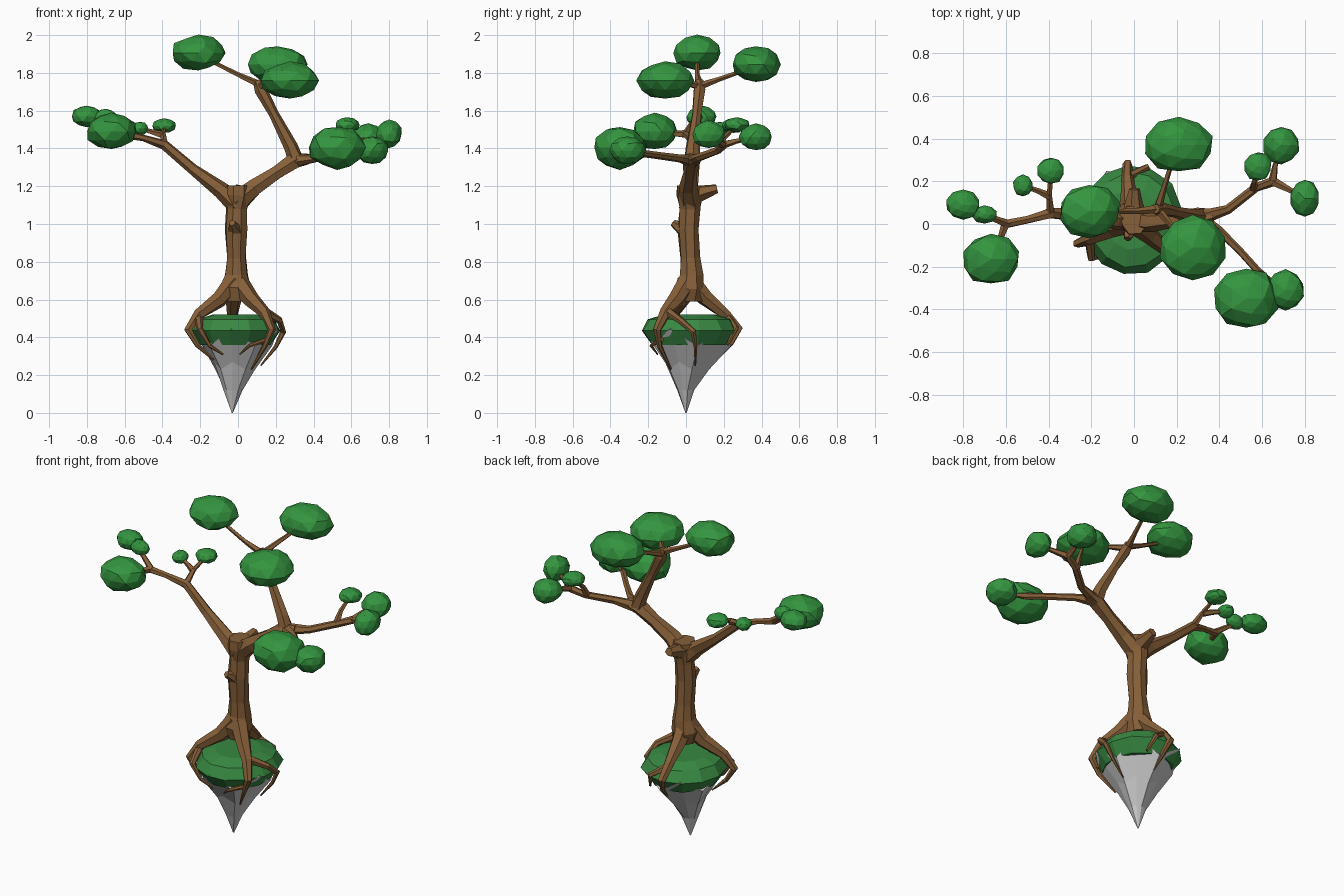
import bpy, bmesh, math, random
from mathutils import Vector

random.seed(4)


def material(name, rgb):
    m = bpy.data.materials.new(name)
    m.diffuse_color = (*rgb, 1)
    return m


BARK = material("bark", (0.24, 0.115, 0.04))
LEAF = material("leaf", (0.034, 0.30, 0.05))
GRASS = material("grass", (0.04, 0.25, 0.055))


def finish(bm, name, mat=None):
    bmesh.ops.recalc_face_normals(bm, faces=bm.faces)
    me = bpy.data.meshes.new(name)
    bm.to_mesh(me)
    bm.free()
    ob = bpy.data.objects.new(name, me)
    bpy.context.collection.objects.link(ob)
    if mat:
        me.materials.append(mat)
    return ob


def bridge(bm, rings):
    n = len(rings[0])
    for a, b in zip(rings, rings[1:]):
        for i in range(n):
            j = (i + 1) % n
            bm.faces.new((a[i], a[j], b[j], b[i]))
    bm.faces.new(rings[0])
    bm.faces.new(rings[-1])


def limb(bm, pts, sides=6, wobble=0.1):
    """Tapered faceted tube through (x, y, z, radius) points."""
    P = [Vector(p[:3]) for p in pts]
    ref, rings = Vector((0.31, 0.93, 0.2)), []
    for k, p in enumerate(P):
        t = (P[min(k + 1, len(P) - 1)] - P[max(k - 1, 0)]).normalized()
        ref = (ref - t * ref.dot(t)).normalized()
        side = t.cross(ref)
        ring = []
        for i in range(sides):
            a = 2 * math.pi * i / sides
            r = pts[k][3] * random.uniform(1 - wobble, 1 + wobble)
            ring.append(bm.verts.new(p + (ref * math.cos(a) + side * math.sin(a)) * r))
        rings.append(ring)
    bridge(bm, rings)


def limbs(name, paths, sides=6):
    bm = bmesh.new()
    for p in paths:
        limb(bm, p, sides)
    return finish(bm, name, BARK)


def lathe(name, profile, sides, mat=None, jitter=0.06):
    """Faceted revolve of (cx, cy, z, rx, ry, zigzag) rings."""
    bm, rings = bmesh.new(), []
    for cx, cy, z, rx, ry, zig in profile:
        ring = []
        for i in range(sides):
            a = 2 * math.pi * i / sides + 0.2
            k = random.uniform(1 - jitter, 1 + jitter)
            s = 1 if i % 2 else -1
            k *= 1 + s * zig * 2
            ring.append(bm.verts.new((cx + rx * k * math.cos(a),
                                      cy + ry * k * math.sin(a), z + s * zig)))
        rings.append(ring)
    bridge(bm, rings)
    return finish(bm, name, mat)


# Floating rock and its grassy cap
lathe("rock", [(-0.03, 0.0, 0.0, 0.003, 0.003, 0),
               (-0.025, 0.0, 0.12, 0.05, 0.045, 0),
               (-0.015, 0.01, 0.25, 0.115, 0.115, 0.02),
               (-0.01, 0.02, 0.40, 0.215, 0.23, 0.045),
               (-0.01, 0.02, 0.43, 0.13, 0.14, 0)], 10)
lathe("grass_cap", [(-0.01, 0.02, 0.36, 0.19, 0.205, 0),
                    (-0.01, 0.02, 0.435, 0.237, 0.262, 0),
                    (-0.01, 0.02, 0.495, 0.20, 0.22, 0),
                    (-0.01, 0.02, 0.52, 0.13, 0.14, 0)], 13, GRASS, 0.03)

# Trunk with knots
limbs("trunk", [[(-0.015, 0.02, 0.59, 0.065), (-0.015, 0.02, 0.66, 0.085),
                 (-0.01, 0.025, 0.73, 0.065), (-0.01, 0.02, 0.82, 0.055),
                 (-0.01, 0.015, 0.97, 0.058), (-0.01, 0.02, 1.08, 0.056),
                 (0.0, 0.02, 1.15, 0.07), (0.0, 0.02, 1.205, 0.065)]], 8)
limbs("knots", [[(0, 0.03, 1.15, 0.06), (0, 0.10, 1.17, 0.04), (0, 0.165, 1.185, 0.025)],
                [(-0.01, 0.0, 0.96, 0.045), (-0.03, -0.07, 1.005, 0.018)]])

# Roots gripping the rock, each splitting into thin tips
limbs("roots", [
    # back
    [(-0.01, 0.02, 0.70, 0.055), (-0.02, 0.10, 0.61, 0.043), (-0.03, 0.21, 0.52, 0.03),
     (-0.03, 0.28, 0.445, 0.022), (-0.01, 0.24, 0.37, 0.014), (0.0, 0.17, 0.29, 0.005)],
    [(-0.03, 0.22, 0.51, 0.022), (0.06, 0.265, 0.45, 0.016), (0.09, 0.22, 0.36, 0.008)],
    # left
    [(-0.02, 0.01, 0.70, 0.055), (-0.10, -0.02, 0.60, 0.042), (-0.21, -0.07, 0.52, 0.03),
     (-0.265, -0.09, 0.44, 0.022), (-0.215, -0.09, 0.36, 0.014), (-0.13, -0.07, 0.28, 0.005)],
    [(-0.21, -0.07, 0.51, 0.022), (-0.20, -0.16, 0.44, 0.017), (-0.15, -0.15, 0.355, 0.010),
     (-0.08, -0.13, 0.31, 0.005)],
    # right front
    [(0.0, 0.01, 0.70, 0.055), (0.07, -0.05, 0.60, 0.045), (0.14, -0.11, 0.53, 0.032),
     (0.18, -0.155, 0.44, 0.022), (0.14, -0.14, 0.35, 0.014), (0.07, -0.08, 0.23, 0.005)],
    [(0.13, -0.10, 0.54, 0.026), (0.22, -0.03, 0.49, 0.020), (0.24, 0.04, 0.43, 0.016),
     (0.20, 0.05, 0.35, 0.010), (0.12, 0.05, 0.25, 0.004)],
    [(0.16, -0.13, 0.39, 0.014), (0.06, -0.185, 0.355, 0.009), (0.01, -0.15, 0.31, 0.004)],
])

# Main boughs
limbs("boughs", [
    [(0.0, 0.02, 1.10, 0.058), (-0.09, 0.02, 1.18, 0.042), (-0.24, 0.04, 1.29, 0.031),
     (-0.39, 0.05, 1.42, 0.027), (-0.50, 0.02, 1.455, 0.018), (-0.60, 0.0, 1.475, 0.020)],
    [(-0.01, 0.02, 1.11, 0.062), (0.09, 0.01, 1.195, 0.050), (0.20, 0.02, 1.27, 0.037),
     (0.30, 0.03, 1.335, 0.047), (0.37, 0.04, 1.345, 0.03)],
    [(0.31, 0.03, 1.33, 0.045), (0.28, 0.035, 1.41, 0.036), (0.19, 0.055, 1.58, 0.026),
     (0.12, 0.07, 1.71, 0.032), (0.10, 0.07, 1.76, 0.024)],
    [(0.31, 0.03, 1.335, 0.035), (0.44, 0.07, 1.355, 0.022), (0.57, 0.17, 1.39, 0.021),
     (0.65, 0.20, 1.42, 0.022)],
    [(0.31, 0.02, 1.335, 0.035), (0.40, -0.03, 1.345, 0.022), (0.50, -0.13, 1.36, 0.018),
     (0.60, -0.24, 1.375, 0.018)],
])

# Twigs running from the boughs into the leaf clumps
twigs = [
    [(-0.60, 0.0, 1.475), (-0.63, -0.08, 1.48), (-0.67, -0.15, 1.49)],
    [(-0.59, 0.0, 1.475), (-0.67, 0.03, 1.53), (-0.79, 0.08, 1.57)],
    [(-0.39, 0.05, 1.42), (-0.395, 0.13, 1.475), (-0.39, 0.24, 1.515)],
    [(-0.395, 0.13, 1.47), (-0.45, 0.155, 1.485), (-0.52, 0.18, 1.505)],
    [(0.11, 0.07, 1.74), (0.0, 0.06, 1.79), (-0.18, 0.06, 1.88)],
    [(0.11, 0.07, 1.73), (0.14, 0.17, 1.765), (0.19, 0.33, 1.82)],
    [(0.11, 0.07, 1.73), (0.17, 0.0, 1.745), (0.25, -0.10, 1.76)],
    [(0.65, 0.20, 1.42), (0.66, 0.27, 1.44), (0.69, 0.37, 1.46)],
    [(0.65, 0.20, 1.42), (0.73, 0.16, 1.445), (0.80, 0.12, 1.475)],
    [(0.56, 0.165, 1.39), (0.565, 0.20, 1.455), (0.58, 0.26, 1.515)],
    [(0.59, -0.23, 1.375), (0.64, -0.27, 1.38), (0.70, -0.31, 1.39)],
    [(0.59, -0.22, 1.375), (0.57, -0.28, 1.385), (0.54, -0.34, 1.40)],
]
limbs("twigs", [[(*p, r) for p, r in zip(t, (0.021, 0.014, 0.010))] for t in twigs], 5)

# Faceted leaf clumps: centre, radii
clumps = [
    (-0.21, 0.06, 1.905, 0.145, 0.13, 0.095),
    (0.21, 0.37, 1.845, 0.16, 0.13, 0.10),
    (0.275, -0.11, 1.76, 0.155, 0.15, 0.10),
    (0.525, -0.35, 1.405, 0.155, 0.145, 0.115),
    (0.71, -0.31, 1.39, 0.09, 0.095, 0.075),
    (0.69, 0.37, 1.46, 0.085, 0.09, 0.072),
    (0.80, 0.12, 1.475, 0.07, 0.09, 0.075),
    (0.58, 0.27, 1.525, 0.065, 0.07, 0.04),
    (-0.67, -0.165, 1.49, 0.138, 0.12, 0.098),
    (-0.80, 0.09, 1.57, 0.08, 0.07, 0.058),
    (-0.70, 0.045, 1.565, 0.06, 0.042, 0.045),
    (-0.52, 0.18, 1.505, 0.047, 0.05, 0.037),
    (-0.39, 0.25, 1.52, 0.065, 0.063, 0.04),
]
for n, (x, y, z, rx, ry, rz) in enumerate(clumps):
    bm = bmesh.new()
    bmesh.ops.create_icosphere(bm, subdivisions=2, radius=1)
    for v in bm.verts:
        c = v.co * random.uniform(0.93, 1.05)
        v.co = Vector((x + c.x * rx, y + c.y * ry, z + c.z * rz))
    finish(bm, f"leaf_clump_{n + 1}", LEAF)
